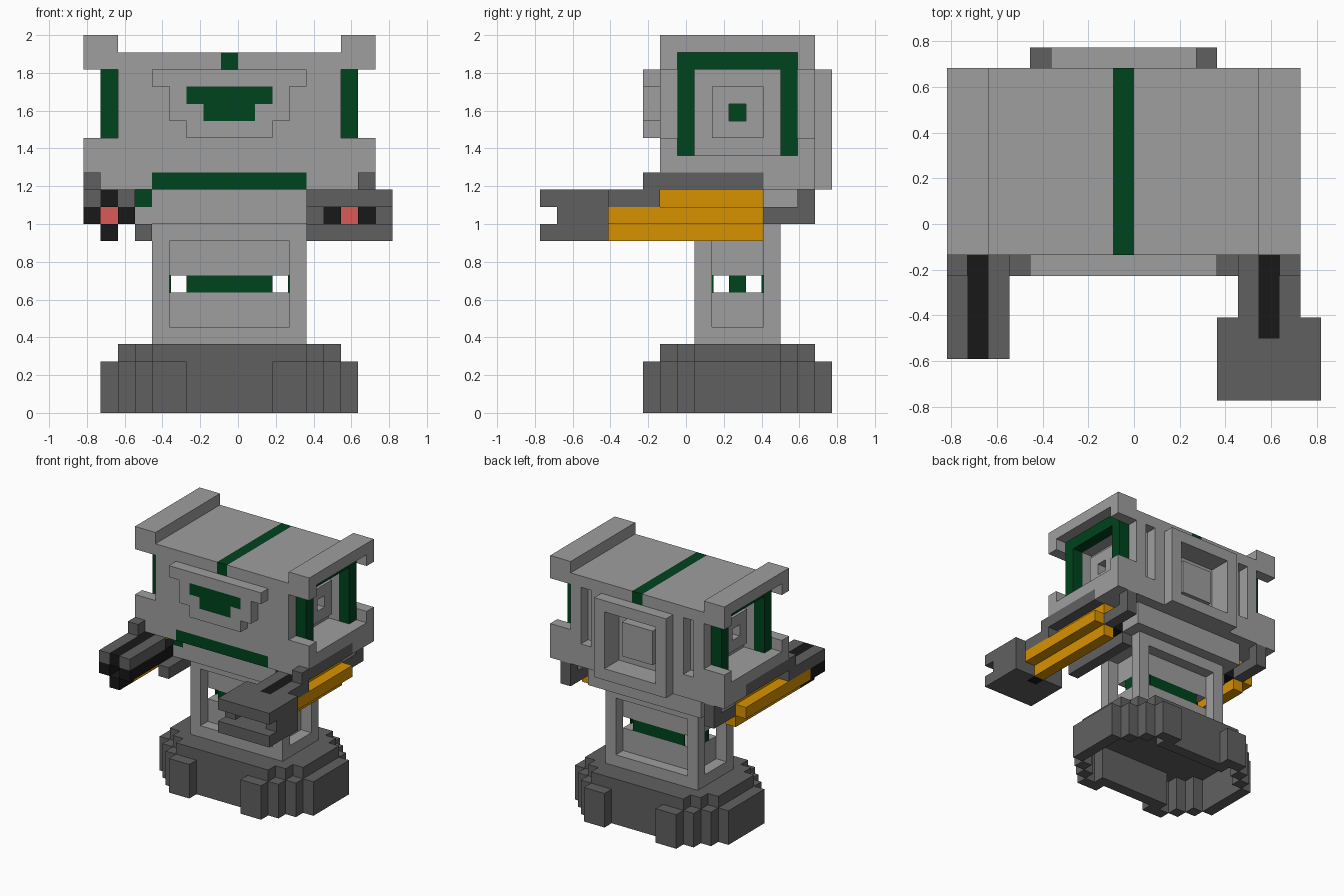
import bpy
import bmesh
from mathutils import Matrix, Vector

if "Cube" in bpy.data.objects:
    bpy.data.objects.remove(bpy.data.objects["Cube"])

UNIT = 2 / 22           # edge of one building block
WIDTH = 17              # mirror width of the body in blocks
cells = {}              # block position -> part name
part_colour = {}


def material(name, rgb):
    mat = bpy.data.materials.new(name)
    mat.use_nodes = True
    mat.diffuse_color = (*rgb, 1)
    mat.node_tree.nodes["Principled BSDF"].inputs["Base Color"].default_value = (*rgb, 1)
    return mat


light = material("light_grey", (.345, .345, .345))
dark = material("dark_grey", (.118, .118, .118))
black = material("black", (.009, .009, .009))
gold = material("gold", (.69, .29, 0))
green = material("dark_green", (0, .056, .013))
red = material("red", (.7, .1, .1))


def block(part, colour, x, y, z, both=False):
    """Fill a range of blocks; part None carves; both mirrors it across the body."""
    if part:
        part_colour[part] = colour
    spans = [x, (WIDTH - x[1], WIDTH - x[0])] if both else [x]
    for span in spans:
        for i in range(*span):
            for j in range(*y):
                for k in range(*z):
                    if part:
                        cells[i, j, k] = part
                    else:
                        cells.pop((i, j, k), None)


def carve(x, y, z, both=False):
    block(None, None, x, y, z, both)


def place(i, j, k):
    """Block position to model position."""
    return Vector(((i - 9) * UNIT, (j - 8.5) * UNIT, k * UNIT))


def add_object(name, bm, colour):
    mesh = bpy.data.meshes.new(name)
    bm.to_mesh(mesh)
    bm.free()
    mesh.materials.append(colour)
    bpy.context.scene.collection.objects.link(bpy.data.objects.new(name, mesh))


# Base: stepped oval foot with notches front and back, a thin shell open below
for step in range(4):
    block("base", dark, x=(1 + step, 16 - step), y=(9 - step, 14 + step), z=(0, 3))
for step in range(3):
    block("base", dark, x=(2 + step, 15 - step), y=(9 - step, 14 + step), z=(3, 4))
    carve(x=(2 + step, 15 - step), y=(9 - step, 14 + step), z=(0, 3))
for outer, inner in (((6, 7), (7, 8)), ((16, 17), (15, 16))):
    block("base", dark, x=(5, 12), y=inner, z=(0, 3))
    carve(x=(6, 11), y=outer, z=(0, 3))

# Neck: plates, corner pillars and a split core
block("neck_foot", light, x=(4, 13), y=(9, 14), z=(4, 5))
for y in ((9, 10), (13, 14)):
    block("neck_pillars", light, x=(4, 5), y=y, z=(5, 10), both=True)
for z in ((5, 7), (8, 10)):
    block("neck_core", light, x=(5, 12), y=(10, 13), z=z)
block("neck_collar", light, x=(4, 13), y=(9, 14), z=(10, 11))
block("neck_collar", light, x=(3, 14), y=(8, 15), z=(11, 13))
block("collar_light", green, x=(3, 4), y=(8, 9), z=(12, 13), both=True)

# Thin lit plates closing the gap on all four sides of the neck core
THIN = .1
for name, low, high in (
    ("neck_light_front", (6, 10, 7), (11, 10 + THIN, 8)),
    ("neck_light_back", (6, 13 - THIN, 7), (11, 13, 8)),
    ("neck_light_right", (5, 11, 7), (5 + THIN, 12, 8)),
    ("neck_light_left", (12 - THIN, 11, 7), (12, 12, 8)),
):
    a, b = place(*low), place(*high)
    plate = bmesh.new()
    bmesh.ops.create_cube(plate, matrix=Matrix.LocRotScale((a + b) / 2, None, b - a))
    add_object(name, plate, green)

# Head core, with its lower skirt
block("head", light, x=(2, 15), y=(7, 16), z=(13, 21))
block("head", light, x=(1, 16), y=(7, 16), z=(13, 14))
block("head", light, x=(0, 17), y=(13, 16), z=(13, 14))
block("head", light, x=(0, 17), y=(7, 16), z=(14, 15))
block("top_stripe", green, x=(8, 9), y=(7, 16), z=(20, 21))
block("chin_stripe", green, x=(4, 13), y=(7, 8), z=(13, 14))

# Side rims: top rail, and short lips at each corner
block("side_rails", light, x=(0, 2), y=(7, 16), z=(21, 22), both=True)
for y in ((7, 8), (15, 16)):
    block("side_rails", light, x=(0, 2), y=y, z=(20, 21), both=True)
    block("side_rails", light, x=(0, 2), y=y, z=(15, 16), both=True)

# Side arches and recessed side panels with a light deep in each boss
block("side_arches", green, x=(1, 2), y=(8, 15), z=(20, 21), both=True)
for y in ((8, 9), (14, 15)):
    block("side_arches", green, x=(1, 2), y=y, z=(15, 21), both=True)
carve(x=(2, 3), y=(9, 14), z=(15, 20), both=True)
block("side_bosses", light, x=(2, 3), y=(10, 13), z=(16, 19), both=True)
carve(x=(2, 4), y=(11, 12), z=(17, 18), both=True)
block("side_lights", green, x=(4, 5), y=(11, 12), z=(17, 18), both=True)

# Face plate with a stepped visor
block("face_plate", light, x=(4, 13), y=(6, 7), z=(19, 20))
block("face_plate", light, x=(5, 12), y=(6, 7), z=(17, 19))
block("face_plate", light, x=(6, 11), y=(6, 7), z=(16, 17))
block("visor", green, x=(6, 11), y=(6, 7), z=(18, 19))
block("visor", green, x=(7, 10), y=(6, 7), z=(17, 18))

# Back frame, recess, boss and the slots beside it
block("back_frame", light, x=(5, 12), y=(16, 17), z=(13, 20))
carve(x=(6, 11), y=(15, 17), z=(14, 19))
block("back_boss", light, x=(7, 10), y=(15, 16), z=(15, 18))
carve(x=(3, 4), y=(15, 16), z=(15, 20), both=True)

# Arms: brackets, cross-shaped barrels and rear hooks
block("arm_brackets", dark, x=(0, 1), y=(6, 13), z=(13, 14), both=True)
block("arm_brackets", dark, x=(3, 4), y=(6, 13), z=(10, 11), both=True)
block("arm_barrels", gold, x=(0, 2), y=(4, 13), z=(11, 12), both=True)
block("arm_barrels", gold, x=(1, 2), y=(4, 13), z=(10, 11), both=True)
block("arm_barrels", gold, x=(1, 2), y=(7, 13), z=(12, 13), both=True)
block("arm_inner_rails", black, x=(2, 3), y=(4, 13), z=(11, 12), both=True)
block("arm_hooks", dark, x=(1, 2), y=(13, 16), z=(11, 12), both=True)
block("arm_hooks", dark, x=(1, 2), y=(15, 16), z=(12, 13), both=True)
block("arm_covers", dark, x=(0, 3), y=(4, 7), z=(12, 13), both=True)

# Right arm muzzle, with a glow deep in its bore
block("muzzle_cover", dark, x=(0, 3), y=(2, 4), z=(12, 13))
block("muzzle", black, x=(0, 3), y=(2, 4), z=(11, 12))
block("muzzle", black, x=(1, 2), y=(2, 4), z=(10, 13))
carve(x=(1, 2), y=(2, 4), z=(11, 12))
block("muzzle_glow", red, x=(1, 2), y=(4, 5), z=(11, 12))

# Left arm claw, split across its front
block("claw", dark, x=(13, 18), y=(0, 4), z=(10, 13))
carve(x=(13, 18), y=(0, 1), z=(11, 12))
carve(x=(14, 17), y=(1, 2), z=(11, 12))
block("claw_core", black, x=(14, 17), y=(2, 4), z=(11, 12))
block("claw_core", black, x=(15, 16), y=(3, 4), z=(10, 11))
carve(x=(15, 16), y=(2, 3), z=(11, 12))
block("claw_glow", red, x=(15, 16), y=(3, 4), z=(11, 12))
block("arm_sights", black, x=(15, 16), y=(3, 7), z=(12, 13))
block("arm_sights", black, x=(1, 2), y=(4, 7), z=(12, 13))


def build(part):
    """Make one mesh from the exposed sides of a part's blocks."""
    bm = bmesh.new()
    corners = {}

    def vert(pos):
        if pos not in corners:
            corners[pos] = bm.verts.new(place(*pos))
        return corners[pos]

    for cell in [c for c, owner in cells.items() if owner == part]:
        for axis in range(3):
            for side in (0, 1):
                beyond = list(cell)
                beyond[axis] += 2 * side - 1
                if tuple(beyond) in cells:
                    continue
                quad = []
                for a, b in ((0, 0), (1, 0), (1, 1), (0, 1)):
                    pos = list(cell)
                    pos[axis] += side
                    pos[(axis + 1) % 3] += a
                    pos[(axis + 2) % 3] += b
                    quad.append(vert(tuple(pos)))
                bm.faces.new(quad if side else quad[::-1])
    bmesh.ops.dissolve_limit(bm, angle_limit=.01, verts=bm.verts[:], edges=bm.edges[:])
    add_object(part, bm, part_colour[part])


for part in part_colour:
    build(part)
